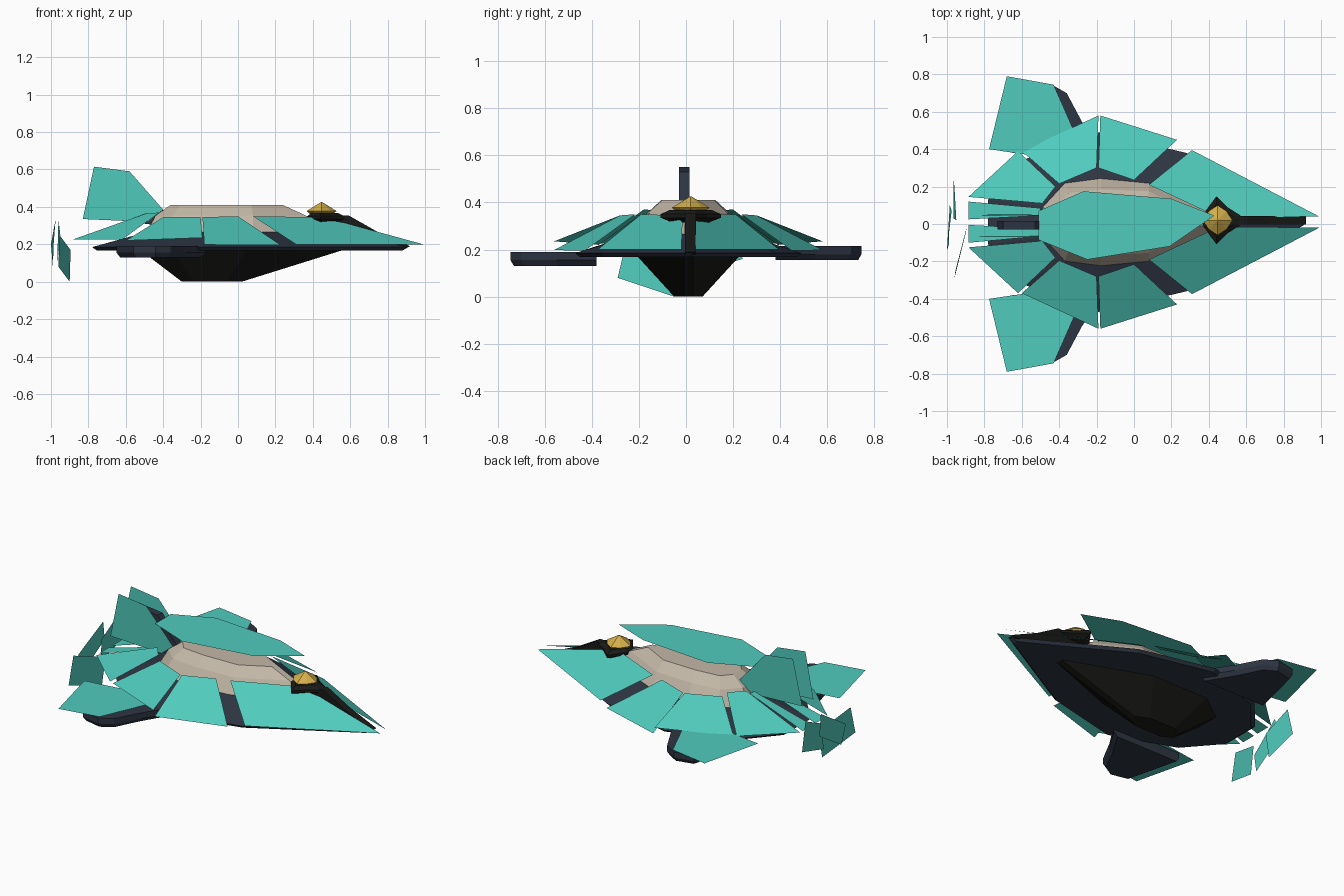
import bpy, bmesh, math
from mathutils import Vector


def material(name, rgb):
    m = bpy.data.materials.new(name)
    m.diffuse_color = (*rgb, 1)
    return m


TEAL = material("teal", (0.08, 0.60, 0.51))
NAVY = material("navy", (0.027, 0.035, 0.055))
BLACK = material("black", (0.010, 0.010, 0.009))
BEIGE = material("beige", (0.55, 0.48, 0.39))
GOLD = material("gold", (0.66, 0.43, 0.07))
MID = 0.01  # y of the symmetry plane


def finish(name, bm, mat):
    me = bpy.data.meshes.new(name)
    bm.to_mesh(me)
    bm.free()
    me.materials.append(mat)
    ob = bpy.data.objects.new(name, me)
    bpy.context.collection.objects.link(ob)
    return ob


def sheet(name, pts, mat=TEAL):
    """Single thin plate, facing up."""
    bm = bmesh.new()
    f = bm.faces.new([bm.verts.new(p) for p in pts])
    f.normal_update()
    if f.normal.z < 0:
        f.normal_flip()
    return finish(name, bm, mat)


def loft(name, rings, mat):
    """Closed solid through rings that share a point count."""
    bm = bmesh.new()
    loops = [[bm.verts.new(p) for p in r] for r in rings]
    n = len(loops[0])
    bm.faces.new(loops[0])
    bm.faces.new(loops[-1])
    for a, b in zip(loops, loops[1:]):
        for i in range(n):
            bm.faces.new((a[i], a[(i + 1) % n], b[(i + 1) % n], b[i]))
    bmesh.ops.recalc_face_normals(bm, faces=bm.faces)
    return finish(name, bm, mat)


def ring(half, z):
    """Half outline (x, y) mirrored across the centre line."""
    return ([(x, MID + y, z) for x, y in half]
            + [(x, MID - y, z) for x, y in reversed(half)])


# Black keel under the hull
loft("keel", [
    ring([(0.02, 0.02), (-0.06, 0.06), (-0.24, 0.06), (-0.30, 0.03)], 0.0),
    ring([(0.58, 0.02), (0.05, 0.22), (-0.35, 0.22), (-0.53, 0.09)], 0.175)], BLACK)

# Navy hull: flat rim with a sloping deck
rim = [(0.91, 0.015), (0.28, 0.37), (-0.19, 0.48), (-0.60, 0.33), (-0.78, 0.12)]
deck = [(0.52, 0.015), (0.08, 0.21), (-0.18, 0.235), (-0.37, 0.21), (-0.49, 0.08)]
loft("hull", [ring([(x * 0.97, y * 0.96) for x, y in rim], 0.168),
              ring(rim, 0.185), ring(deck, 0.265)], NAVY)

# Beige cabin
loft("cabin", [
    ring(deck, 0.262),
    ring([(0.36, 0.02), (0.08, 0.165), (-0.17, 0.175), (-0.35, 0.155), (-0.44, 0.06)], 0.355),
    ring([(0.24, 0.02), (0.07, 0.11), (-0.16, 0.115), (-0.31, 0.10), (-0.36, 0.04)], 0.41)], BEIGE)

# Floating roof plate
sheet("roof_plate", [(-0.51, 0.07, 0.505), (-0.27, 0.175, 0.505), (0.20, 0.135, 0.505),
                     (0.43, 0.045, 0.505), (0.19, -0.12, 0.505), (-0.25, -0.19, 0.505),
                     (-0.51, -0.085, 0.505)])

# Armour panels, mirrored on both sides
panels = {
    "front_panel": [(0.08, 0.20, 0.35), (0.31, 0.385, 0.20), (0.99, 0.03, 0.20),
                    (0.57, 0.025, 0.315), (0.40, 0.05, 0.345)],
    "side_panel": [(-0.19, 0.29, 0.345), (-0.18, 0.57, 0.198), (0.23, 0.44, 0.195),
                   (0.0, 0.225, 0.35)],
    "rear_side_panel": [(-0.20, 0.29, 0.345), (-0.19, 0.57, 0.235), (-0.60, 0.38, 0.22),
                        (-0.40, 0.205, 0.345)],
    "rear_panel": [(-0.42, 0.19, 0.37), (-0.62, 0.38, 0.225), (-0.885, 0.135, 0.225),
                   (-0.49, 0.10, 0.365)],
    "tail_panel": [(-0.50, 0.075, 0.34), (-0.885, 0.11, 0.225), (-0.885, 0.015, 0.225),
                   (-0.50, 0.035, 0.34)],
}
for side, s in (("left", 1), ("right", -1)):
    for name, pts in panels.items():
        sheet(f"{side}_{name}", [(x, MID + s * y, z) for x, y, z in pts])

    # Stub wing with a thin teal cover; the two sides sit at slightly different heights
    lift = 0.025 if s > 0 else 0.0
    outline = [(-0.17, 0.38), (-0.28, 0.55), (-0.36, 0.70), (-0.44, 0.745),
               (-0.56, 0.72), (-0.65, 0.38)]
    low = [(x * 0.9 - 0.045, y * 0.96 + 0.015) for x, y in outline]
    loft(f"{side}_wing", [
        [(x, s * y, 0.13 + lift) for x, y in low],
        [(x, s * y, 0.155 + lift) for x, y in outline],
        [(x, s * y, 0.19 + lift) for x, y in outline]], NAVY)
    z = 0.20 + lift
    sheet(f"{side}_wing_cover", [(-0.775, s * 0.40, z), (-0.68, s * 0.79, z),
                                 (-0.43, s * 0.745, z), (-0.30, s * 0.45, z),
                                 (-0.50, s * 0.36, z)])

    # Upright tail fin
    fin = [(-0.83, 0.335), (-0.77, 0.615), (-0.58, 0.59), (-0.40, 0.385), (-0.48, 0.32)]
    sheet(f"{side}_tail_fin", [(x, -0.01 + s * (0.055 + 0.02 * (z - 0.33)), z) for x, z in fin])

# Navy spine between the fins
spine = [(-0.73, 0.34), (-0.70, 0.55), (-0.53, 0.53), (-0.39, 0.37), (-0.42, 0.30)]
loft("tail_spine", [[(x, y, z) for x, z in spine] for y in (-0.03, 0.015)], NAVY)

# Black nose: turret base and a ridge running to the tip
base = [(0.37, 0.03), (0.44, 0.128), (0.50, 0.07), (0.57, 0.025)]


def turret(k, z):
    return [(0.45 + (x - 0.45) * k, 0.02 + s * y * k, z)
            for s, h in ((1, base), (-1, base[::-1])) for x, y in h]


loft("turret_base", [turret(0.6, 0.315), turret(1, 0.335), turret(1, 0.35),
                     turret(0.7, 0.368)], BLACK)
ridge = [(0.40, 0.20), (0.40, 0.345), (0.59, 0.355), (0.74, 0.27), (0.92, 0.19), (0.90, 0.18)]
loft("nose_ridge", [[(x, y, z) for x, z in ridge] for y in (-0.004, 0.042)], BLACK)

# Faceted gold jewel on the turret
rings = []
for r, z in ((0.062, 0.362), (0.08, 0.378), (0.004, 0.425)):
    rings.append([(0.447 + r * k * math.cos(a), 0.02 + r * k * math.sin(a), z)
                  for i in range(8)
                  for a, k in ((math.pi / 4 * i, 1 if i % 2 == 0 else 0.85),)])
loft("jewel", rings, GOLD)

# Loose exhaust vanes behind the tail
vanes = [
    [(-0.90, -0.05, 0.0), (-0.96, -0.29, 0.08), (-0.955, -0.25, 0.25), (-0.895, -0.02, 0.17)],
    [(-0.965, 0.24, 0.16), (-0.96, 0.20, 0.335), (-0.95, 0.02, 0.25), (-0.965, 0.03, 0.10)],
    [(-0.985, 0.10, 0.21), (-0.975, 0.07, 0.335), (-1.0, -0.14, 0.20), (-0.99, -0.11, 0.08)],
]
for i, pts in enumerate(vanes):
    sheet(f"exhaust_vane_{i + 1}", pts)
